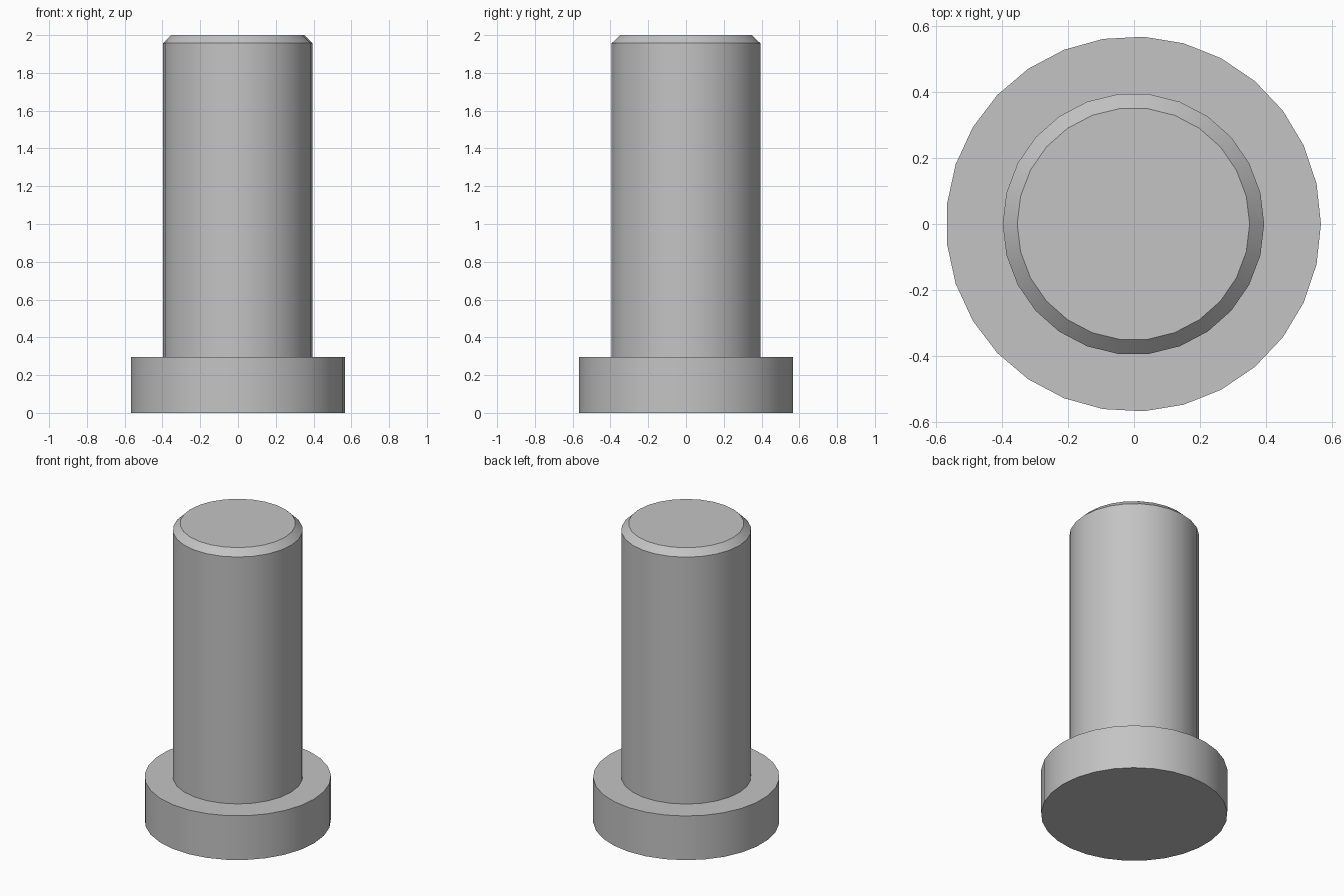
import bpy
import math

cube = bpy.data.objects.get("Cube")
if cube:
    bpy.data.objects.remove(cube, do_unlink=True)

# Plain grey metal
grey = bpy.data.materials.new("plain_grey")
grey.use_nodes = True
colour = (0.55, 0.55, 0.55, 1.0)
grey.diffuse_color = colour
grey.node_tree.nodes["Principled BSDF"].inputs["Base Color"].default_value = colour


def ring(radius, z, sides, centre_x):
    step = math.tau / sides
    return [(centre_x + radius * math.cos(i * step), radius * math.sin(i * step), z)
            for i in range(sides)]


def lathe(name, profile, sides, centre_x):
    """Stack rings along a (radius, height) profile and cap both ends."""
    verts = [v for r, z in profile for v in ring(r, z, sides, centre_x)]
    faces = [tuple(reversed(range(sides)))]
    for level in range(len(profile) - 1):
        low, high = level * sides, (level + 1) * sides
        for i in range(sides):
            j = (i + 1) % sides
            faces.append((low + i, low + j, high + j, high + i))
    faces.append(tuple(range(len(verts) - sides, len(verts))))

    mesh = bpy.data.meshes.new(name)
    mesh.from_pydata(verts, [], faces)
    mesh.materials.append(grey)
    obj = bpy.data.objects.new(name, mesh)
    bpy.context.collection.objects.link(obj)

    bpy.ops.object.select_all(action="DESELECT")
    obj.select_set(True)
    bpy.context.view_layer.objects.active = obj
    bpy.ops.object.shade_smooth_by_angle(angle=math.radians(30))
    return obj


head_height = 0.297
axis_x = -0.0017  # the odd-sided head is centred by its extents

# Wide flat head at the base
lathe("pin_head", [(0.568, 0), (0.568, head_height)], 29, axis_x)

# Long shaft with a chamfered tip
lathe("pin_shaft", [(0.396, head_height), (0.396, 1.957), (0.352, 2)], 26, axis_x)
